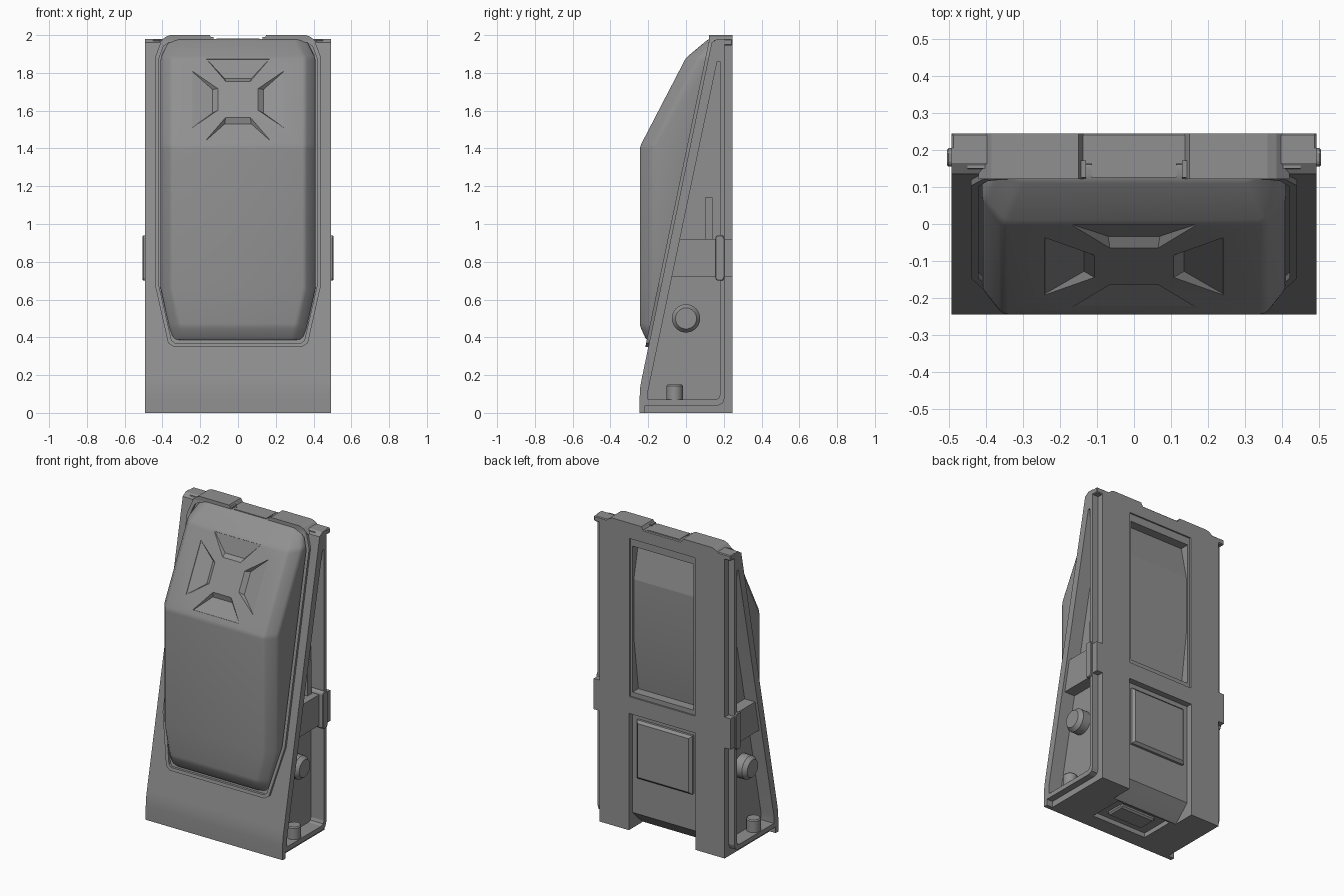
import bpy, bmesh, math
from mathutils import Vector

if "Cube" in bpy.data.objects:
    bpy.data.objects.remove(bpy.data.objects["Cube"])

grey = bpy.data.materials.new("dark_grey")
grey.diffuse_color = (.28, .28, .28, 1)
grey.use_nodes = True
grey.node_tree.nodes["Principled BSDF"].inputs["Base Color"].default_value = grey.diffuse_color


def finish(name, bm, bevel=0, segs=1):
    bmesh.ops.recalc_face_normals(bm, faces=bm.faces)
    me = bpy.data.meshes.new(name)
    bm.to_mesh(me)
    bm.free()
    me.materials.append(grey)
    ob = bpy.data.objects.new(name, me)
    bpy.context.collection.objects.link(ob)
    if bevel:
        m = ob.modifiers.new("bevel", 'BEVEL')
        m.width, m.segments, m.limit_method = bevel, segs, 'ANGLE'
        m.angle_limit = math.radians(15)
        apply(ob, m)
    return ob


def activate(ob):
    bpy.ops.object.select_all(action='DESELECT')
    bpy.context.view_layer.objects.active = ob
    ob.select_set(True)


def apply(ob, mod):
    activate(ob)
    bpy.ops.object.modifier_apply(modifier=mod.name)


def smooth(ob, deg=30):
    activate(ob)
    bpy.ops.object.shade_smooth_by_angle(angle=math.radians(deg))


def loft(name, rings, bevel=0, segs=1):
    bm = bmesh.new()
    vs = [[bm.verts.new(p) for p in r] for r in rings]
    n = len(rings[0])
    for a, b in zip(vs, vs[1:]):
        for i in range(n):
            bm.faces.new((a[i], a[(i + 1) % n], b[(i + 1) % n], b[i]))
    bm.faces.new(vs[0])
    bm.faces.new(vs[-1])
    return finish(name, bm, bevel, segs)


def prism(name, pts, axis, lo, hi, bevel=0):
    put = {'x': lambda p, t: (t, p[0], p[1]), 'y': lambda p, t: (p[0], t, p[1]),
           'z': lambda p, t: (p[0], p[1], t)}[axis]
    return loft(name, [[put(p, t) for p in pts] for t in (lo, hi)], bevel)


def box(name, x, y, z, bevel=0):
    return prism(name, [(x[0], y[0]), (x[1], y[0]), (x[1], y[1]), (x[0], y[1])], 'z', *z, bevel)


def boolean(ob, other, op='DIFFERENCE'):
    m = ob.modifiers.new("bool", 'BOOLEAN')
    m.operation, m.object, m.solver = op, other, 'EXACT'
    apply(ob, m)
    bpy.data.objects.remove(other)


def disc(t, r, axis, c, n=24):
    out = []
    for i in range(n):
        a = 2 * math.pi * i / n
        u, v = c[0] + r * math.cos(a), c[1] + r * math.sin(a)
        out.append((t, u, v) if axis == 'x' else (u, v, t))
    return out


def plate_y(z):
    return -0.245 + 0.208 * (z - 0.13)


# wedge housing: narrower core joined with the full-width front plate and rim
body = prism("wedge_housing", [(-.225, 0), (-.225, .13), (.15, 1.975), (.245, 1.975), (.245, 0)], 'x', -.45, .45)
rim = prism("rim", [(-.245, 0), (-.245, .09), (-.242, .14), (plate_y(.19), .19), (plate_y(1.96), 1.96),
                    (.165, 1.98), (.205, 1.98), (.205, .08), (.195, .052), (.17, .04), (-.218, .04), (-.218, 0)],
            'x', -.493, .493)
boolean(body, rim, 'UNION')

# side recesses
for s in (-1, 1):
    boolean(body, prism("side_cut", [(-.2, .07), (.155, .07), (.173, .077), (.18, .095), (.18, 1.86),
                                     (.165, 1.86), (-.2, .12)], 'x', s * .40, s * .6))
# back: upper recess with a convex floor, lower open channel, bottom recess
boolean(body, box("upper_cut", (-.235, .235), (.235, .3), (.87, 1.9)))
boolean(body, prism("pocket_cut", [(.26, 1.85), (.175, 1.85), (.222, 1.63), (.222, 1.25), (.175, .9), (.26, .9)],
                    'x', -.22, .22))
boolean(body, prism("channel_cut", [(.3, -.1), (.1, -.1), (.1, 0), (.135, .03), (.205, .1), (.205, .76), (.3, .76)],
                    'x', -.24, .24))
boolean(body, box("bottom_cut", (-.2, .2), (-.14, .09), (-.1, .03)))
smooth(body, 12)

# raised back panel and bottom pad
loft("back_panel", [[(x * k, y, .53 + z * k) for x, z in ((-.2, -.19), (.2, -.19), (.2, .19), (-.2, .19))]
                    for y, k in ((.2, 1), (.22, 1), (.235, .92))])
box("bottom_pad", (-.13, .13), (-.09, .04), (.008, .05), .01)

# bulged front cover, lofted upward
rings = []
for z, w, yf in ((.385, .345, -.21), (.46, .365, -.244), (.66, .41, -.244), (1.41, .41, -.244),
                 (1.88, .41, 0), (1.98, .36, .12)):
    yb = plate_y(z) + .03
    d = min(.07, (yb - yf) * .5)
    rings.append([(-w, yb, z), (-w, yf + d, z), (-w + .055, yf, z),
                  (w - .055, yf, z), (w, yf + d, z), (w, yb, z)])
cover = loft("front_cover", rings, .014, 2)

# four shallow wedge dents around a cross on the sloped face
up = Vector((0, .244, .47)).normalized()
out = Vector((0, -up.z, up.y))
mid = Vector((0, -.115, 1.66))
side = Vector((1, 0, 0))
for along, away in ((side, up), (side, -up), (up, side), (up, -side)):
    bm = bmesh.new()
    for a, d, h in ((.19, .25, .02), (.06, .08, .02), (.07, .135, -.022), (.165, .24, -.003)):
        for s in (-1, 1):
            bm.verts.new(mid + along * a * s + away * d + out * h)
    bmesh.ops.convex_hull(bm, input=bm.verts)
    boolean(cover, finish("dent_cut", bm))
smooth(cover, 25)

# raised lip following the cover outline, open at the top centre
half = [(.13, 1.99), (.37, 1.99), (.41, 1.96), (.44, 1.88), (.44, .68), (.37, .37), (.34, .35)]
inner = [(.13, 1.965), (.36, 1.965), (.395, 1.94), (.42, 1.87), (.42, .68), (.352, .385), (.335, .37)]
pairs = list(zip(half, inner))
pairs += [((-o[0], o[1]), (-i[0], i[1])) for o, i in reversed(pairs)]
rings = []
for o, i in pairs:
    rings.append([(o[0], plate_y(o[1]) + .03, o[1]), (o[0], plate_y(o[1]) - .016, o[1]),
                  (i[0], plate_y(i[1]) - .016, i[1]), (i[0], plate_y(i[1]) + .03, i[1])])
loft("cover_lip", rings)

# top cross flange, centre plate and the two raised shoulders
box("top_flange", (-.493, .493), (.17, .245), (1.945, 1.98), .005)
box("top_centre_plate", (-.115, .115), (.125, .232), (1.95, 1.983))
for s in (-1, 1):
    prism("top_shoulder", [(s * x, z) for x, z in ((.125, 1.96), (.15, 2), (.36, 2), (.385, 1.99), (.42, 1.96))],
          'y', .122, .245)

# side fittings, mirrored
for s in (-1, 1):
    prism("side_block", [(-.085, .72), (.17, .72), (.17, .92), (-.04, .92)], 'x', s * .39, s * .475)
    prism("side_clip", [(.155, .71), (.165, .70), (.195, .70), (.205, .72), (.205, .92), (.195, .94),
                        (.165, .94), (.155, .93)], 'x', s * .39, s * .505, .004)
    box("clip_tab", (s * .44, s * .493), (.195, .245), (.72, .92))
    box("side_bar", (s * .39, s * .43), (.1, .14), (.9, 1.14))
    smooth(loft("side_knob", [disc(s * x, r, 'x', (0, .5)) for x, r in ((.39, .075), (.455, .075), (.48, .056))]))
    smooth(loft("side_peg", [disc(z, r, 'z', (s * .445, -.06)) for z, r in ((.06, .043), (.143, .043), (.15, .037))]))
